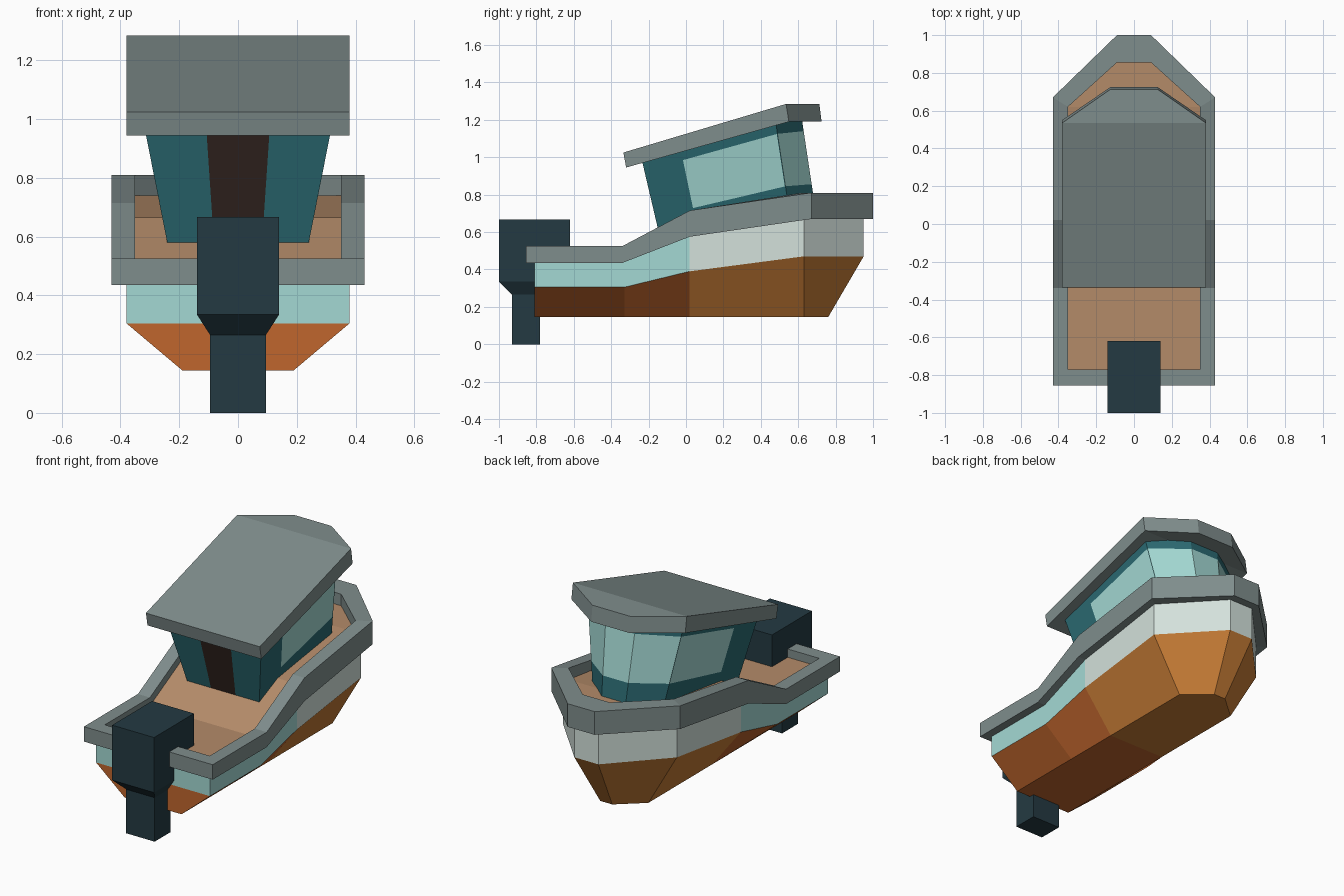
import bpy, bmesh
from mathutils import Vector

if "Cube" in bpy.data.objects:
    bpy.data.objects.remove(bpy.data.objects["Cube"])


def material(name, hex_code):
    m = bpy.data.materials.new(name)
    c = [int(hex_code[i:i + 2], 16) / 255 for i in (0, 2, 4)]
    m.diffuse_color = [v / 12.92 if v <= 0.04045 else ((v + 0.055) / 1.055) ** 2.4 for v in c] + [1]
    m.use_nodes = True
    m.node_tree.nodes["Principled BSDF"].inputs["Base Color"].default_value = m.diffuse_color
    return m


GREY = material("rail_grey", "7F8D8C")
TEAL = material("cabin_teal", "2B6A72")
AQUA = material("pale_aqua", "A4D9D4")
WHITE = material("off_white", "D3E1DB")
RUST = material("rust_hull", "C0662D")
ORANGE = material("orange_hull", "C87D36")
TAN = material("deck_tan", "B48B69")
DOOR = material("door_brown", "32241F")
NAVY = material("motor_navy", "243A42")


def build(name, faces, mats):
    """faces: list of (points, material index)"""
    bm = bmesh.new()
    for pts, mi in faces:
        f = bm.faces.new([bm.verts.new(p) for p in pts])
        f.material_index = mi
    bmesh.ops.remove_doubles(bm, verts=bm.verts, dist=0.0005)
    bmesh.ops.recalc_face_normals(bm, faces=bm.faces)
    me = bpy.data.meshes.new(name)
    bm.to_mesh(me)
    bm.free()
    for m in mats:
        me.materials.append(m)
    ob = bpy.data.objects.new(name, me)
    bpy.context.collection.objects.link(ob)
    return ob


def ring(xs, ys, zs):
    """Closed outline: right side stern to bow, then the mirrored left side."""
    half = [Vector(p) for p in zip(xs, ys, zs)]
    return half + [Vector((-p.x, p.y, p.z)) for p in reversed(half)]


def bridge(a, b):
    n = len(a)
    return [[a[i], a[(i + 1) % n], b[(i + 1) % n], b[i]] for i in range(n)]


def cap(r):
    """Cross strips between the right and left half of a ring."""
    n = len(r)
    return [[r[i], r[i + 1], r[n - 2 - i], r[n - 1 - i]] for i in range(n // 2 - 1)]


def fore(pts):
    return 1 if sum(p[1] for p in pts) / len(pts) > 0.02 else 0


# Hull: lower painted part and upper band, colour split amidships
hull_y = [-.81, -.33, .02, .63, .95]
hull_x = [.38, .38, .38, .38, .08]
keel = ring([.19, .19, .19, .19, .04], [-.81, -.33, .02, .63, .76], [.145] * 5)
chine = ring(hull_x, hull_y, [.305, .305, .39, .47, .47])
low_z = [.435, .435, .575, .67, .67]
sheer = ring(hull_x, hull_y, [z + .01 for z in low_z])
faces = [(f, fore(f)) for f in cap(keel) + bridge(keel, chine)]
faces += [(f, 2 + fore(f)) for f in bridge(chine, sheer)]
faces += [(f, 2) for f in cap(sheer)]
build("hull", faces, [RUST, ORANGE, AQUA, WHITE])

# Rail running round the hull
top_z = [.525, .525, .715, .81, .81]
out_x, out_y = [.43, .43, .43, .43, .09], [-.855, -.34, .02, .67, 1.0]
in_x, in_y = [.35, .35, .35, .35, .09], [-.77, -.34, .02, .62, .855]
loops = [ring(out_x, out_y, low_z), ring(out_x, out_y, top_z),
         ring(in_x, in_y, top_z), ring(in_x, in_y, low_z)]
faces = [(f, 0) for i in range(4) for f in bridge(loops[i], loops[(i + 1) % 4])]
build("rail", faces, [GREY])

# Deck inside the rail
deck = ring([x + .01 for x in in_x], [-.78, -.34, .02, .62, .865], [.475, .475, .665, .74, .74])
build("deck", [(f, 0) for f in cap(deck)], [TAN]).data.flip_normals()
deck_mesh = bpy.data.objects["deck"].data
if deck_mesh.polygons[0].normal.z < 0:
    deck_mesh.flip_normals()

# Cabin: each wall is a grid whose middle cell is glass or door
low = ring([.24, .24, .08], [-.14, .55, .69], [.575, .725, .735])
high = ring([.32, .32, .10], [-.235, .48, .62], [.98, 1.185, 1.20])


def wall(i, j, us, vs, mi):
    def at(u, v):
        return low[i].lerp(low[j], u).lerp(high[i].lerp(high[j], u), v)
    out = []
    for (u0, u1) in zip(us, us[1:]):
        for (v0, v1) in zip(vs, vs[1:]):
            inside = us[1] <= u0 < us[2] if len(us) == 4 else True
            inside = inside and (len(vs) == 2 or v0 == vs[1])
            out.append(([at(u0, v0), at(u1, v0), at(u1, v1), at(u0, v1)], mi if inside else 0))
    return out


V = [0, .26, .87, 1]
faces = wall(0, 1, [0, .29, .995, 1], V, 1) + wall(5, 4, [0, .29, .995, 1], V, 1)
faces += wall(1, 2, [0, 1], V, 1) + wall(4, 3, [0, 1], V, 1) + wall(2, 3, [0, 1], V, 1)
faces += wall(5, 0, [0, .33, .67, 1], [0, 1], 2)
faces += [(f, 0) for f in cap(low) + cap(high)]
build("cabin", faces, [TEAL, AQUA, DOOR])

# Sloping roof slab with a chamfered, level front
roof_low = ring([.38, .38, .125], [-.32, .55, .725], [.945, 1.19, 1.19])
roof_high = ring([.38, .38, .125], [-.335, .535, .713], [1.025, 1.285, 1.285])
build("roof", [(f, 0) for f in cap(roof_low) + bridge(roof_low, roof_high) + cap(roof_high)], [GREY])

# Outboard motor: leg, tapered neck and cowl as stacked rings
levels = [(.095, -.93, -.78, 0), (.095, -.93, -.78, .265), (.14, -1, -.62, .335), (.14, -1, -.62, .667)]
rings = [ring([x, x], [y0, y1], [z, z]) for x, y0, y1, z in levels]
faces = cap(rings[0]) + cap(rings[-1])
for a, b in zip(rings, rings[1:]):
    faces += bridge(a, b)
build("outboard_motor", [(f, 0) for f in faces], [NAVY])
